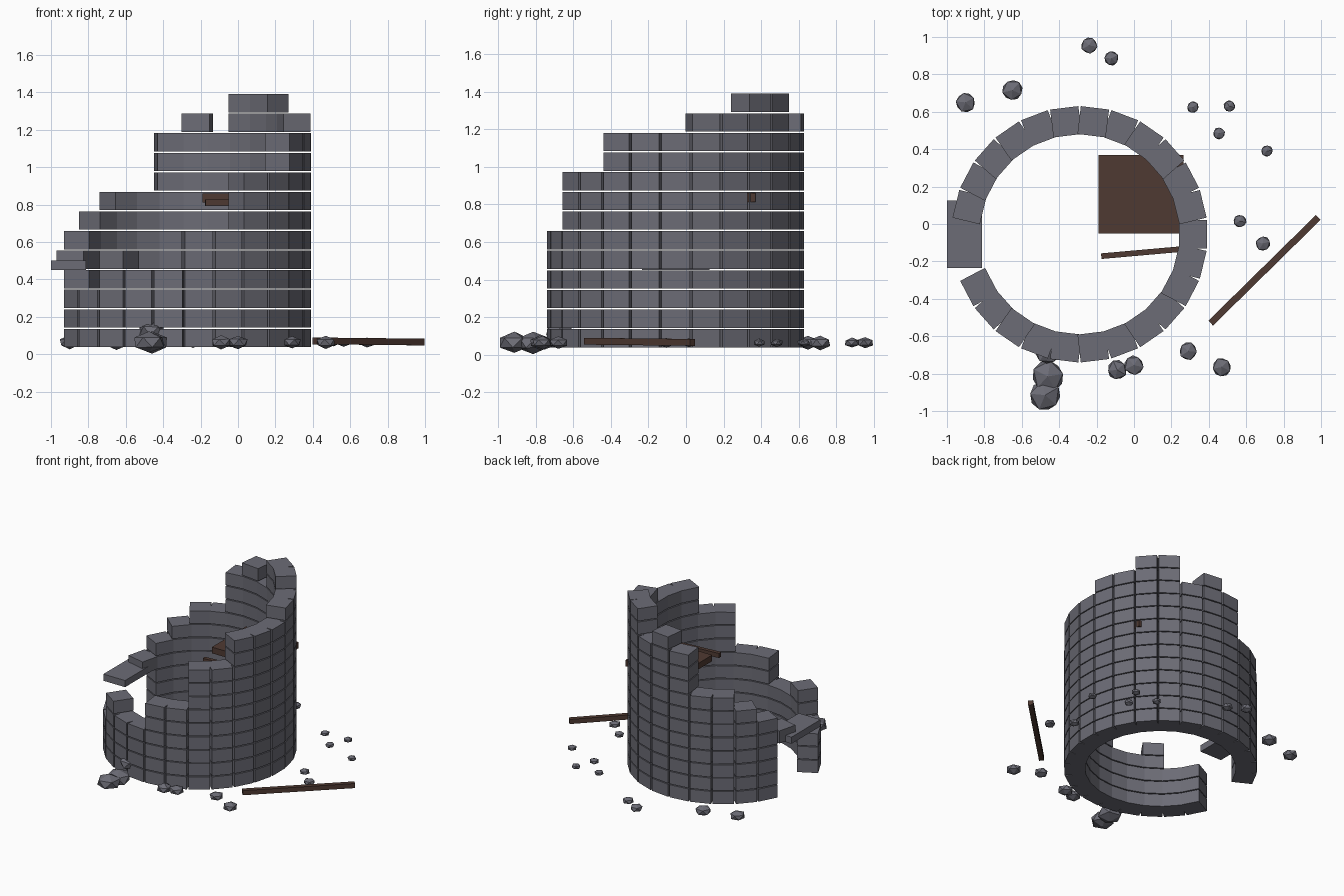
import bpy, bmesh, math, random
from mathutils import Matrix, Vector

if "Cube" in bpy.data.objects:
    bpy.data.objects.remove(bpy.data.objects["Cube"])

random.seed(4)


def material(name, rgb):
    m = bpy.data.materials.new(name)
    m.diffuse_color = (*rgb, 1)
    m.use_nodes = True
    m.node_tree.nodes["Principled BSDF"].inputs["Base Color"].default_value = m.diffuse_color
    return m


STONE = material("grey_stone", (0.15, 0.15, 0.18))
WOOD = material("dark_wood", (0.078, 0.042, 0.032))


def finish(bm, name, mat):
    me = bpy.data.meshes.new(name)
    bm.to_mesh(me)
    bm.free()
    me.materials.append(mat)
    ob = bpy.data.objects.new(name, me)
    bpy.context.collection.objects.link(ob)
    return ob


def add_box(bm, size, frame):
    bmesh.ops.create_cube(bm, size=1, matrix=frame @ Matrix.Diagonal((*size, 1)))


def box(name, lo, hi, mat):
    bm = bmesh.new()
    lo, hi = Vector(lo), Vector(hi)
    add_box(bm, hi - lo, Matrix.Translation((lo + hi) / 2))
    return finish(bm, name, mat)


def beam(name, a, b, width, height):
    a, b = Vector(a), Vector(b)
    d = b - a
    bm = bmesh.new()
    frame = Matrix.Translation((a + b) / 2) @ Matrix.Rotation(math.atan2(d.y, d.x), 4, 'Z') \
        @ Matrix.Rotation(-math.asin(d.z / d.length), 4, 'Y')
    add_box(bm, (d.length, width, height), frame)
    return finish(bm, name, WOOD)


# Ruined round wall: 26 plain blocks per course, each column broken off at its own height
CX, CY, R, THICK = -0.291, -0.055, 0.681, 0.15
BASE, STEP, BLOCK_H, BLOCK_W = 0.035, 0.1046, 0.0975, 0.152
COLUMNS = [11, 12, 12, 13, 13, 11, 12, 11, 8, 8, 7, 6, 5, 0, 0,
           3, 3, 5, 4, 4, 6, 6, 9, 9, 11, 11]
wall = bmesh.new()
for k, top in enumerate(COLUMNS):
    turn = Matrix.Translation((CX, CY, 0)) @ Matrix.Rotation(k * math.tau / 26, 4, 'Z')
    start = 4 if k == 12 else 0          # column 12 only rests on the lintel
    for i in range(start, top):
        z = BASE + i * STEP + BLOCK_H / 2 + 0.003
        add_box(wall, (THICK, BLOCK_W, BLOCK_H),
                turn @ Matrix.Translation((R - THICK / 2, 0, z)))
finish(wall, "tower_wall", STONE)

# Lintel over the doorway
box("door_lintel", (-1.0, -0.235, 0.45), (-0.812, 0.125, 0.502), STONE)

# Remains of the upper floor
box("floor_remnant", (-0.19, -0.052, 0.812), (0.265, 0.37, 0.86), WOOD)
beam("floor_joist", (-0.175, -0.172, 0.81), (0.3, -0.13, 0.81), 0.03, 0.036)

# Beam lying on the ground
beam("fallen_beam", (0.41, -0.53, 0.071), (0.985, 0.035, 0.065), 0.036, 0.036)

# Scattered rubble: x, y, radius
RUBBLE = [(-.24, .955, .047), (-.12, .885, .041), (-.9, .65, .056), (-.65, .715, .06),
          (.315, .625, .034), (.51, .63, .034), (.455, .485, .034), (.71, .39, .034),
          (.565, .015, .038), (.69, -.105, .042), (.29, -.68, .051), (.47, -.765, .053),
          (0, -.755, .055), (-.09, -.78, .057), (-.46, -.815, .09), (-.475, -.915, .088)]


def rock(name, x, y, z, r, flat):
    bm = bmesh.new()
    bmesh.ops.create_icosphere(bm, subdivisions=1, radius=1)
    for v in bm.verts:
        v.co *= random.uniform(0.95, 1.08)
    bm.transform(Matrix.Translation((x, y, z))
                 @ Matrix.Diagonal((r, r, r * flat, 1))
                 @ Matrix.Rotation(random.uniform(0, math.tau), 4, 'Z'))
    low = min(v.co.z for v in bm.verts)
    if low < 0:
        bmesh.ops.translate(bm, verts=bm.verts, vec=(0, 0, -low))
    finish(bm, name, STONE)


for n, (x, y, r) in enumerate(RUBBLE):
    rock(f"rubble_{n + 1}", x, y, 0.063, r, 0.64)
# Stone wedged inside the wall joint
rock("wedged_stone", -0.46, -0.68, 0.125, 0.075, 0.65)
